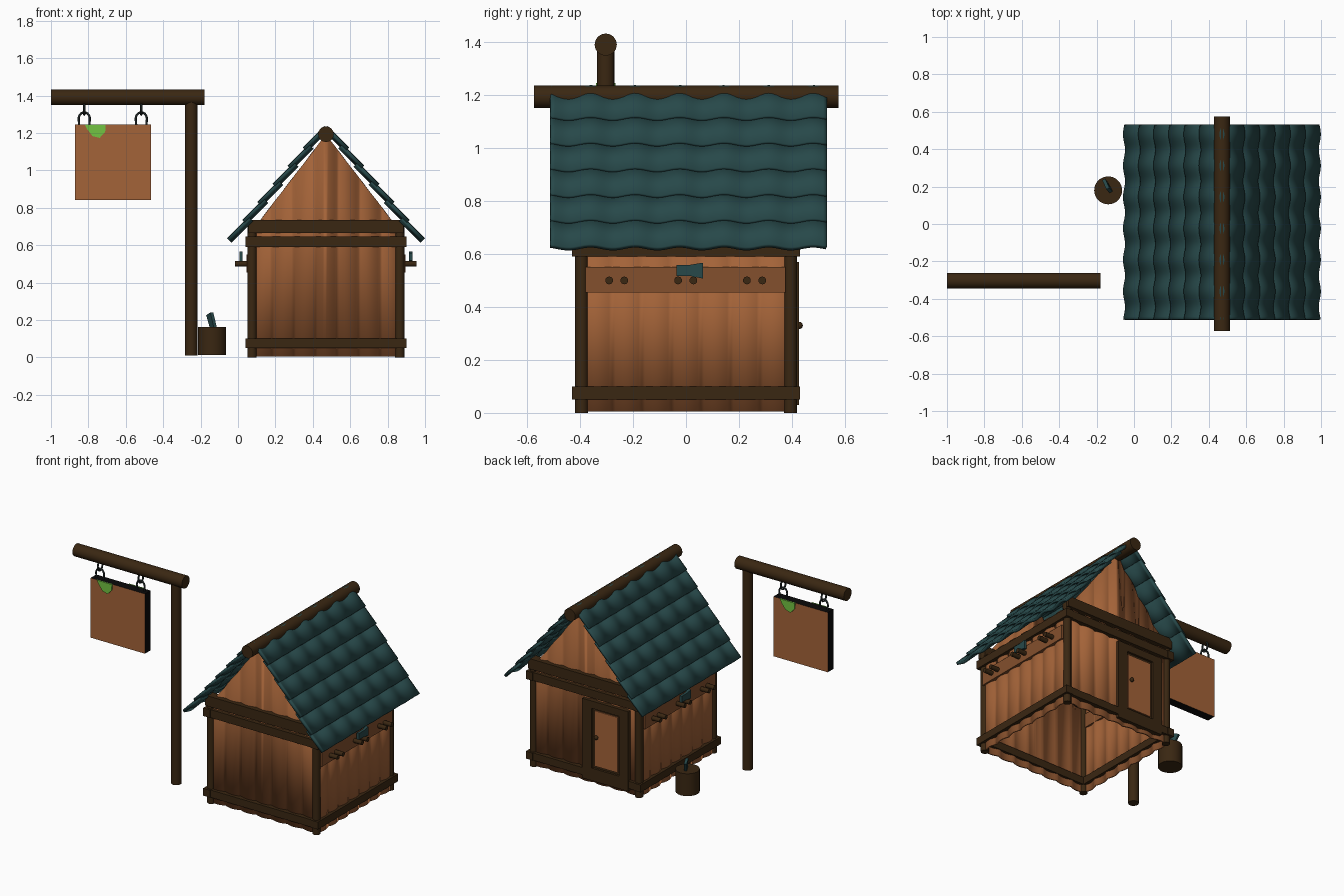
import bpy, bmesh, math
from mathutils import Vector

if "Cube" in bpy.data.objects:
    bpy.data.objects.remove(bpy.data.objects["Cube"])


def mat(name, r, g, b):
    m = bpy.data.materials.new(name)
    m.diffuse_color = (r, g, b, 1)
    m.use_nodes = True
    m.node_tree.nodes["Principled BSDF"].inputs["Base Color"].default_value = m.diffuse_color
    return m


WOOD = mat("warm_wood", 0.37, 0.125, 0.04)
RACK = mat("brown_wood", 0.23, 0.08, 0.026)
DARK = mat("dark_wood", 0.042, 0.02, 0.006)
TEAL = mat("teal_slate", 0.02, 0.065, 0.067)
METAL = mat("dark_metal", 0.015, 0.022, 0.022)
GREEN = mat("leaf_green", 0.17, 0.55, 0.055)
BLACK = mat("black_edge", 0.003, 0.003, 0.003)
CX = 0.47  # middle of the hut


def make(name, bm, m, smooth=False):
    me = bpy.data.meshes.new(name)
    bm.to_mesh(me)
    bm.free()
    me.materials.append(m)
    o = bpy.data.objects.new(name, me)
    bpy.context.collection.objects.link(o)
    if smooth:
        bpy.context.view_layer.objects.active = o
        o.select_set(True)
        bpy.ops.object.shade_smooth_by_angle(angle=math.radians(40))
        o.select_set(False)
    return o


def box(name, x0, x1, y0, y1, z0, z1, m):
    bm = bmesh.new()
    bmesh.ops.create_cube(bm, size=1)
    for v in bm.verts:
        v.co = ((x0 + x1) / 2 + v.co.x * (x1 - x0), (y0 + y1) / 2 + v.co.y * (y1 - y0),
                (z0 + z1) / 2 + v.co.z * (z1 - z0))
    return make(name, bm, m)


def rod(name, a, b, r, m, seg=16):
    a, b = Vector(a), Vector(b)
    bm = bmesh.new()
    bmesh.ops.create_cone(bm, cap_ends=True, segments=seg, radius1=r, radius2=r, depth=(b - a).length)
    q = (b - a).to_track_quat('Z', 'Y')
    for v in bm.verts:
        v.co = q @ v.co + (a + b) / 2
    return make(name, bm, m, True)


def plate(name, pts, push, m):
    """Flat outline pushed into a thin plate."""
    bm = bmesh.new()
    f = bm.faces.new([bm.verts.new(p) for p in pts])
    g = bmesh.ops.extrude_face_region(bm, geom=[f])
    bmesh.ops.translate(bm, vec=push, verts=[v for v in g['geom'] if isinstance(v, bmesh.types.BMVert)])
    bmesh.ops.recalc_face_normals(bm, faces=bm.faces)
    return make(name, bm, m)


def strip(name, low, high, thick, m, smooth=True, offset=0):
    """Sheet between two rows of points, given thickness."""
    bm = bmesh.new()
    A = [bm.verts.new(p) for p in low]
    B = [bm.verts.new(p) for p in high]
    for i in range(len(A) - 1):
        bm.faces.new((A[i], A[i + 1], B[i + 1], B[i]))
    o = make(name, bm, m, smooth)
    s = o.modifiers.new("thickness", 'SOLIDIFY')
    s.thickness, s.offset = thick, offset
    return o


def tube(name, pts, r, m, cyclic=False):
    c = bpy.data.curves.new(name, 'CURVE')
    c.dimensions = '3D'
    c.bevel_depth, c.bevel_resolution, c.use_fill_caps = r, 2, True
    s = c.splines.new('POLY')
    s.points.add(len(pts) - 1)
    for p, q in zip(s.points, pts):
        p.co = (*q, 1)
    s.use_cyclic_u = cyclic
    c.materials.append(m)
    o = bpy.data.objects.new(name, c)
    bpy.context.collection.objects.link(o)


# plank walls with gently bulging boards; end walls rise into gables
N = 56
bulge = [0.014 * abs(math.sin(math.pi * 7 * i / N)) for i in range(N + 1)]
for s, tag in ((-1, "front"), (1, "back")):
    cols = [(CX - 0.405 + 0.81 * i / N, s * (0.385 + bulge[i])) for i in range(N + 1)]
    strip(tag + "_wall", [(x, y, 0.005) for x, y in cols],
          [(x, y, 1.19 - abs(x - CX) * 1.3) for x, y in cols], 0.012, WOOD)
for s, tag in ((-1, "left"), (1, "right")):
    cols = [(CX + s * (0.395 + bulge[i]), -0.39 + 0.78 * i / N) for i in range(N + 1)]
    strip(tag + "_wall", [(x, y, 0.005) for x, y in cols], [(x, y, 0.665) for x, y in cols], 0.012, WOOD)

# timber frame
for sx in (-1, 1):
    for sy in (-1, 1):
        x, y = CX + sx * 0.395, sy * 0.394
        rod("corner_post", (x, y, 0), (x, y, 0.72), 0.025, DARK, 12)
for s in (-1, 1):
    ya, yb = sorted((s * 0.375, s * 0.425))
    for z0, z1 in ((0.05, 0.1), (0.59, 0.645)):
        box("end_beam", CX - 0.41, CX + 0.41, ya, yb, z0, z1, DARK)
        xa, xb = sorted((CX + s * 0.38, CX + s * 0.43))
        box("side_beam", xa, xb, -0.43, 0.43, z0, z1, DARK)
    ya, yb = sorted((s * 0.37, s * 0.43))
    box("gable_beam", CX - 0.415, CX + 0.415, ya, yb, 0.665, 0.735, DARK)

# door at the back
box("door_left_jamb", 0.41, 0.48, 0.385, 0.426, 0.03, 0.57, DARK)
box("door_right_jamb", 0.135, 0.205, 0.385, 0.426, 0.03, 0.57, DARK)
box("door_lintel", 0.2, 0.415, 0.385, 0.426, 0.52, 0.57, DARK)
box("door_sill", 0.2, 0.415, 0.385, 0.426, 0.03, 0.115, DARK)
box("door_panel", 0.22, 0.395, 0.385, 0.418, 0.13, 0.505, WOOD)
box("door_edge", 0.2, 0.415, 0.385, 0.411, 0.1, 0.53, DARK)
bm = bmesh.new()
bmesh.ops.create_uvsphere(bm, u_segments=10, v_segments=6, radius=0.014)
bmesh.ops.translate(bm, vec=(0.375, 0.427, 0.33), verts=bm.verts)
make("door_knob", bm, DARK, True)

# six overlapping wavy tile rows on each slope
for s in (-1, 1):
    for k in range(6):
        low, high = [], []
        for j in range(73):
            u = j / 72
            w = 0.008 * math.cos(2 * math.pi * 6.2 * u + 0.6)
            y = -0.512 + 1.042 * u
            d, z = 0.517 - 0.081 * k, 0.625 + 0.097 * k
            low.append((CX + s * (d + w * 0.7), y, z + w * 0.7))
            high.append((CX + s * (d - 0.115 + w * 0.7), y, z + 0.115 + w * 0.7))
        strip("roof_tile_row", low, high, 0.018, TEAL)
rod("ridge_beam", (CX, -0.573, 1.193), (CX, 0.575, 1.193), 0.042, DARK)

# tool racks with pegs on both sides
for s in (-1, 1):
    xa, xb = sorted((CX + s * 0.39, CX + s * 0.425))
    box("rack_board", xa, xb, -0.38, 0.375, 0.455, 0.55, RACK)
    for y in (-0.29, -0.233, -0.03, 0.028, 0.23, 0.288):
        rod("rack_peg", (CX + s * 0.41, s * y, 0.5), (CX + s * 0.485, s * y, 0.5), 0.015, DARK, 10)
    outline = [(-0.035, 0.517), (0.015, 0.517), (0.065, 0.507), (0.065, 0.567), (0.015, 0.559), (-0.035, 0.559)]
    plate("hanging_axe_head", [(CX + s * 0.445, s * y, z) for y, z in outline], (s * 0.018, 0, 0), TEAL)

# chopping block with a stuck blade
rod("chopping_block", (-0.138, 0.18, 0.012), (-0.138, 0.18, 0.163), 0.075, DARK, 20)
plate("stuck_blade", [(-0.128, 0.165, 0.155), (-0.15, 0.205, 0.155), (-0.17, 0.235, 0.225),
                      (-0.148, 0.185, 0.24)], (0.016, 0.008, 0), TEAL)

# sign post
rod("sign_post", (-0.25, -0.303, 0.01), (-0.25, -0.303, 1.37), 0.033, DARK)
rod("sign_beam", (-1.0, -0.303, 1.39), (-0.18, -0.303, 1.39), 0.042, DARK)
board = box("sign_board", -0.872, -0.465, -0.333, -0.273, 0.84, 1.245, WOOD)
board.data.materials.append(BLACK)
for p in board.data.polygons:
    p.material_index = 0 if abs(p.normal.y) > 0.5 else 1
for x in (-0.822, -0.517):
    arc = [(x + 0.03 * math.cos(t * math.pi / 10), -0.303, 1.275 + 0.035 * math.sin(t * math.pi / 10))
           for t in range(11)]
    tube("sign_hoop", [(x + 0.027, -0.303, 1.24)] + arc + [(x - 0.027, -0.303, 1.24)], 0.006, METAL)
    tube("sign_link", [(x, -0.303 + 0.025 * math.cos(t * math.pi / 8), 1.33 + 0.033 * math.sin(t * math.pi / 8))
                       for t in range(16)], 0.006, METAL, True)

# leaf on each face of the sign
leaf = [(-0.82, 1.246), (-0.708, 1.246), (-0.71, 1.205), (-0.74, 1.173), (-0.778, 1.183), (-0.808, 1.222)]
for s in (-1, 1):
    plate("sign_leaf", [(-0.6685 - s * (x + 0.6685), -0.303 + s * 0.029, z) for x, z in leaf],
          (0, s * 0.008, 0), GREEN)
